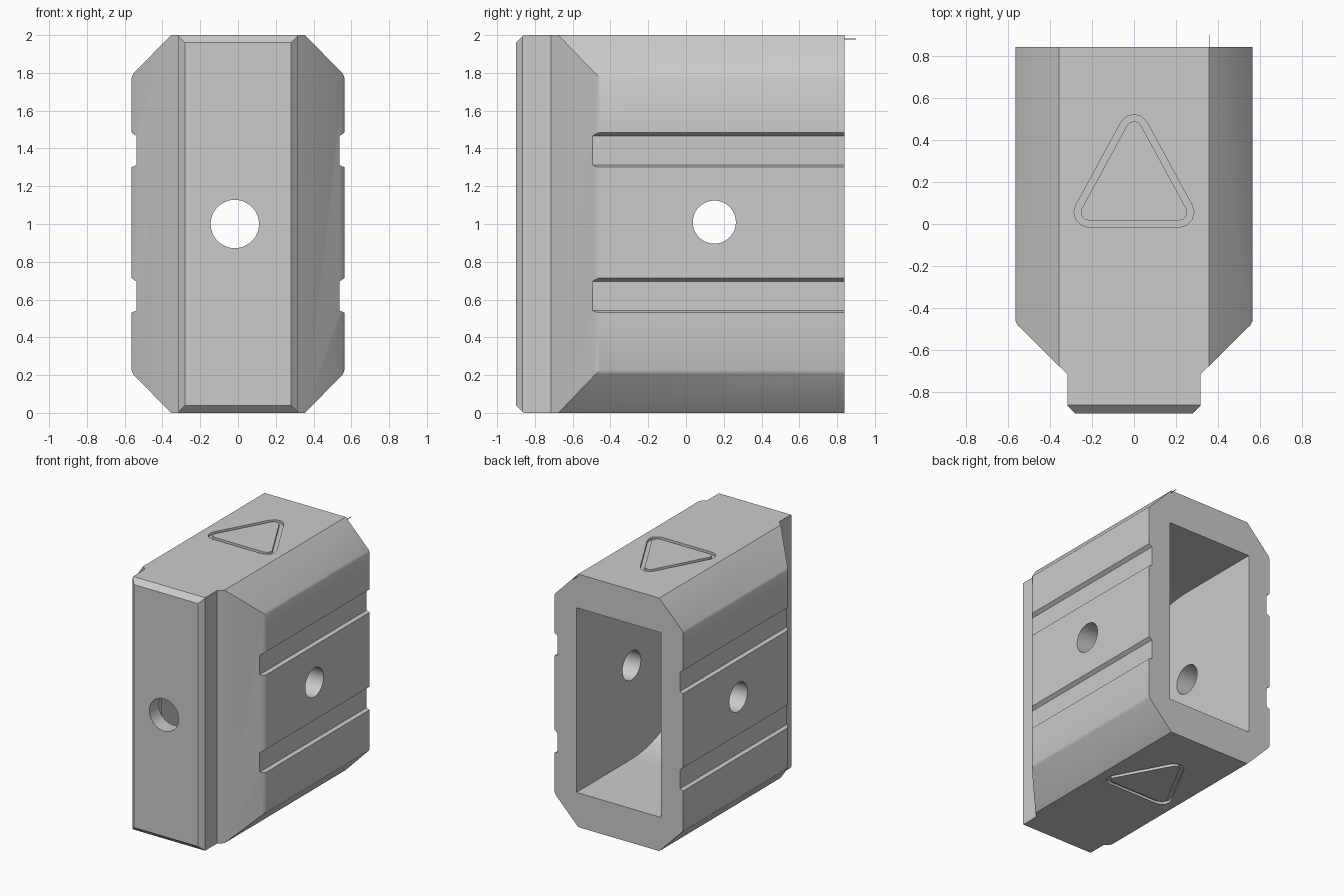
import bpy, bmesh, math

cube = bpy.data.objects.get("Cube")
if cube:
    bpy.data.objects.remove(cube, do_unlink=True)

grey = bpy.data.materials.new("matte_grey")
grey.use_nodes = True
grey.diffuse_color = (0.6, 0.6, 0.6, 1)
grey.node_tree.nodes["Principled BSDF"].inputs["Base Color"].default_value = (0.6, 0.6, 0.6, 1)


def prism(name, pts, axis, lo, hi):
    """Extrude a 2D outline along one axis."""
    place = {"x": lambda a, b: (lo, a, b), "y": lambda a, b: (a, lo, b), "z": lambda a, b: (a, b, lo)}
    step = {"x": (hi - lo, 0, 0), "y": (0, hi - lo, 0), "z": (0, 0, hi - lo)}
    bm = bmesh.new()
    face = bm.faces.new([bm.verts.new(place[axis](a, b)) for a, b in pts])
    top = bmesh.ops.extrude_face_region(bm, geom=[face])["geom"]
    bmesh.ops.translate(bm, vec=step[axis], verts=[v for v in top if isinstance(v, bmesh.types.BMVert)])
    bmesh.ops.recalc_face_normals(bm, faces=bm.faces)
    mesh = bpy.data.meshes.new(name)
    bm.to_mesh(mesh)
    bm.free()
    ob = bpy.data.objects.new(name, mesh)
    bpy.context.collection.objects.link(ob)
    return ob


def combine(target, tool, op="DIFFERENCE"):
    mod = target.modifiers.new("cut", "BOOLEAN")
    mod.object, mod.operation, mod.solver = tool, op, "EXACT"
    bpy.context.view_layer.objects.active = target
    bpy.ops.object.modifier_apply(modifier=mod.name)
    bpy.data.objects.remove(tool, do_unlink=True)


def mirrored(half):
    """Close a half outline by mirroring it across the first coordinate."""
    return half + [(-a, b) for a, b in reversed(half)]


def circle(a, b, r, n=48):
    return [(a + r * math.cos(math.tau * i / n), b + r * math.sin(math.tau * i / n)) for i in range(n)]


def round_triangle(r):
    """Rounded triangle outline around fixed corner centres."""
    out = []
    for (cx, cy), start in zip([(0.215, 0.055), (0, 0.45), (-0.215, 0.055)], (-90, 30, 150)):
        for i in range(5):
            t = math.radians(start + 30 * i)
            out.append((cx + r * math.cos(t), cy + r * math.sin(t)))
    return out


# Housing: chamfered section, tapered plan and chamfered nose
body = prism("housing", mirrored([(0.355, 0), (0.555, 0.205), (0.563, 0.225),
                                  (0.563, 1.775), (0.555, 1.795), (0.355, 2)]), "y", -2, 0.84)
plan = mirrored([(0.8, 2), (0.8, -0.3), (0.563, -0.3), (0.563, -0.46), (0.553, -0.48),
                 (0.315, -0.715), (0.315, -0.865), (0.25, -0.93)])
combine(body, prism("plan", plan, "z", -1, 3), "INTERSECT")
nose = [(-0.9, 0.04), (-0.9, 1.96), (-0.4, 2.46), (2, 2.46), (2, -0.46), (-0.4, -0.46)]
combine(body, prism("nose", nose, "x", -1, 1), "INTERSECT")

# Rear cavity with curved floor and ceiling, narrowing towards the nose
arc = [(0.15 - 0.9 * math.sin(t), 0.27 + 0.9 * (1 - math.cos(t)))
       for t in (math.radians(5 * i) for i in range(13))]
lower = [(2, 0.27)] + arc + [(-0.78, arc[-1][1])]
cavity = prism("cavity", lower + [(y, 2 - z) for y, z in reversed(lower)], "x", -1, 1)
combine(cavity, prism("cavity_plan", mirrored([(0.37, 1.5), (0.37, -0.48), (0.23, -0.62), (0.23, -1)]),
                      "z", -1, 3), "INTERSECT")
combine(body, cavity)

# Side grooves
for s in (1, -1):
    for z in (0.62, 1.39):
        outline = [(s * 0.7, z - 0.09), (s * 0.565, z - 0.09), (s * 0.537, z - 0.078),
                   (s * 0.537, z + 0.075), (s * 0.565, z + 0.095), (s * 0.7, z + 0.095)]
        combine(body, prism("groove", outline, "y", -0.6, 1))

# Through holes
combine(body, prism("side_hole", circle(0.15, 1.01, 0.114), "x", -1, 1))
combine(body, prism("front_hole", circle(-0.017, 1.0, 0.128), "y", -1, -0.5))

# Engraved triangle outlines on top and bottom
for lo, hi in ((1.98, 2.1), (-0.1, 0.02)):
    ring = prism("triangle", round_triangle(0.07), "z", lo, hi)
    combine(ring, prism("triangle_core", round_triangle(0.038), "z", lo - 0.1, hi + 0.1))
    combine(body, ring)

# Tiny moulding burr at the rear edge
burr = prism("moulding_burr", [(0.358, 1.978), (0.362, 1.978), (0.362, 1.982), (0.358, 1.982)], "y", 0.8, 0.9)

for ob in (body, burr):
    ob.data.materials.clear()
    ob.data.materials.append(grey)
    for p in ob.data.polygons:
        p.material_index = 0
bpy.ops.object.select_all(action="DESELECT")
body.select_set(True)
bpy.context.view_layer.objects.active = body
bpy.ops.object.shade_smooth_by_angle(angle=math.radians(25))
